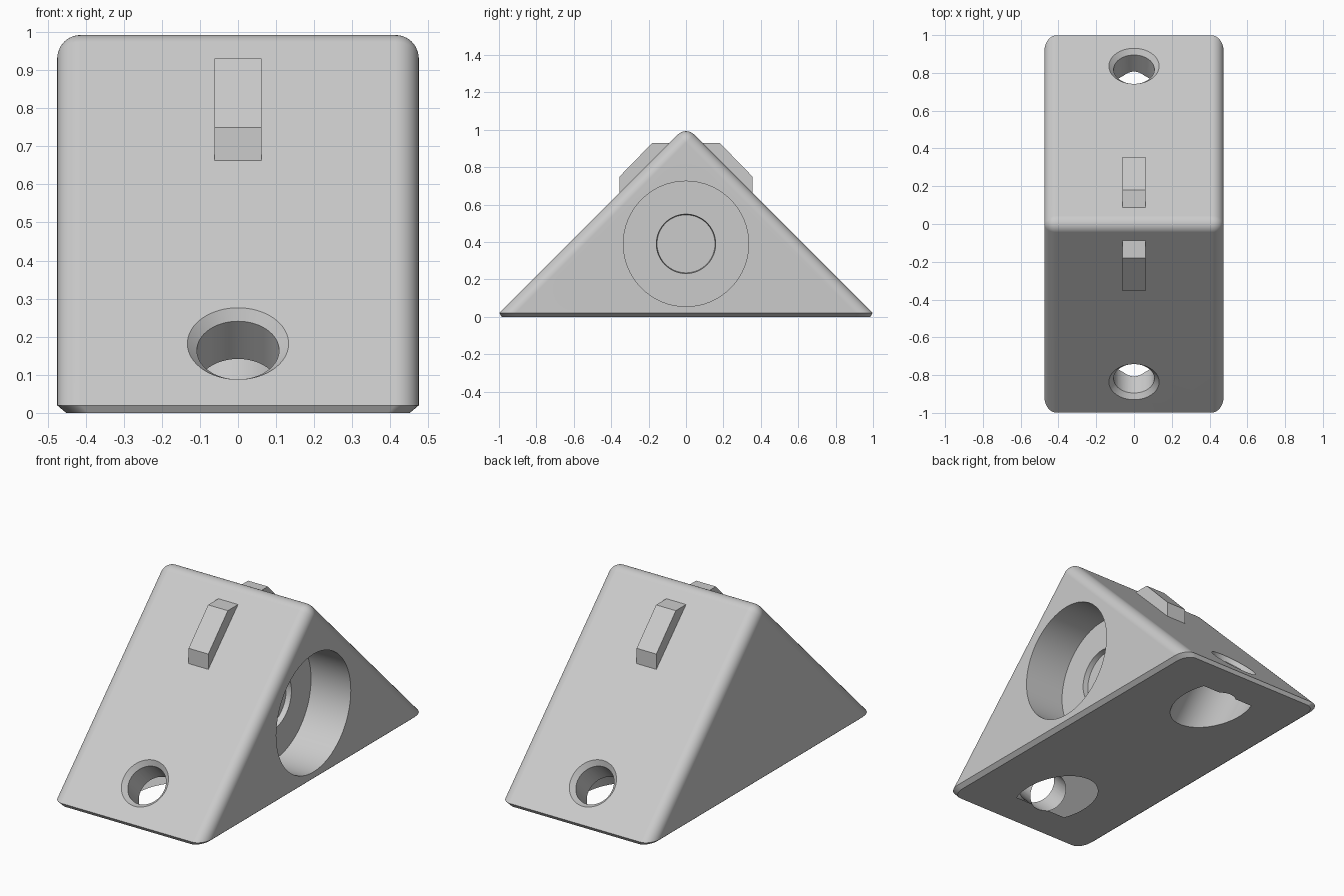
import bpy, bmesh
from mathutils import Vector

if "Cube" in bpy.data.objects:
    bpy.data.objects.remove(bpy.data.objects["Cube"])

grey = bpy.data.materials.new("light grey")
grey.use_nodes = True
grey.diffuse_color = (0.6, 0.6, 0.6, 1)
grey.node_tree.nodes["Principled BSDF"].inputs["Base Color"].default_value = (0.6, 0.6, 0.6, 1)


def finish(bm, name):
    bmesh.ops.recalc_face_normals(bm, faces=bm.faces[:])
    mesh = bpy.data.meshes.new(name)
    bm.to_mesh(mesh)
    bm.free()
    mesh.materials.append(grey)
    obj = bpy.data.objects.new(name, mesh)
    bpy.context.collection.objects.link(obj)
    return obj


def prism(profile, half_width):
    """Extrude a (y, z) profile along x."""
    bm = bmesh.new()
    face = bm.faces.new([bm.verts.new((-half_width, y, z)) for y, z in profile])
    new = bmesh.ops.extrude_face_region(bm, geom=[face])["geom"]
    bmesh.ops.translate(bm, verts=[v for v in new if isinstance(v, bmesh.types.BMVert)],
                        vec=(2 * half_width, 0, 0))
    bmesh.ops.recalc_face_normals(bm, faces=bm.faces[:])
    return bm


def select(obj):
    bpy.ops.object.select_all(action="DESELECT")
    obj.select_set(True)
    bpy.context.view_layer.objects.active = obj


def drill(target, start, end, r1, r2):
    """Cut a round, optionally tapered, hole between two points."""
    start, end = Vector(start), Vector(end)
    axis = end - start
    bm = bmesh.new()
    bmesh.ops.create_cone(bm, cap_ends=True, segments=64, radius1=r1, radius2=r2,
                          depth=axis.length)
    bmesh.ops.rotate(bm, verts=bm.verts[:], matrix=axis.to_track_quat("Z", "Y").to_matrix())
    bmesh.ops.translate(bm, verts=bm.verts[:], vec=(start + end) / 2)
    cutter = finish(bm, "cutter")
    cutter.hide_render = True
    mod = target.modifiers.new("drill", "BOOLEAN")
    mod.operation, mod.solver, mod.object = "DIFFERENCE", "EXACT", cutter
    select(target)
    bpy.ops.object.modifier_apply(modifier=mod.name)
    bpy.data.objects.remove(cutter)


# Wedge body with a rounded ridge and rounded slope borders
RIDGE, WIDTH, LIP = 1.018, 0.475, 0.02
bm = prism([(-RIDGE - 0.2, -0.2), (RIDGE + 0.2, -0.2), (0, RIDGE)], WIDTH)
rounded = [e for e in bm.edges if max(v.co.z for v in e.verts) > 0.5]
bmesh.ops.bevel(bm, geom=rounded, offset=0.062, segments=8, profile=0.5, affect="EDGES")
cut = bmesh.ops.bisect_plane(bm, geom=bm.verts[:] + bm.edges[:] + bm.faces[:],
                             plane_co=(0, 0, LIP), plane_no=(0, 0, -1), clear_outer=True)
rim = [g for g in cut["geom_cut"] if isinstance(g, bmesh.types.BMEdge)]

# Chamfered foot below the wedge
new = bmesh.ops.extrude_edge_only(bm, edges=rim)["geom"]
for v in new:
    if isinstance(v, bmesh.types.BMVert):
        v.co = (v.co.x * 0.95, v.co.y * 0.988, 0)
bmesh.ops.contextual_create(bm, geom=[e for e in new if isinstance(e, bmesh.types.BMEdge)])
body = finish(bm, "wedge_body")

# Round pocket with a shallow inner recess in one side
drill(body, (WIDTH + 0.1, 0, 0.39), (WIDTH - 0.25, 0, 0.39), 0.335, 0.335)
drill(body, (WIDTH - 0.2, 0, 0.39), (WIDTH - 0.28, 0, 0.39), 0.165, 0.155)

# Screw holes square to each slope: shaft, countersink and head clearance
for side in (-1, 1):
    mouth = Vector((0, side * 0.836, 0.182))
    inward = Vector((0, -side, -1)).normalized()
    for t0, t1, r0, r1 in ((-0.1, 0.5, 0.108, 0.108),
                           (-0.02, 0.03, 0.153, 0.103),
                           (0.165, 0.6, 0.19, 0.19)):
        drill(body, mouth + inward * t0, mouth + inward * t1, r0, r1)

select(body)
bpy.ops.object.shade_smooth_by_angle(angle=0.5)
weighted = body.modifiers.new("weighted normals", "WEIGHTED_NORMAL")
weighted.keep_sharp = True

# Raised locating tabs on both slopes
tab = [(0.355, 0.655), (0.355, 0.75), (0.18, 0.93), (0.08, 0.93), (0.08, 0.88), (0.31, 0.655)]
for side, name in ((-1, "front_tab"), (1, "back_tab")):
    finish(prism([(side * y, z) for y, z in tab], 0.062), name)
